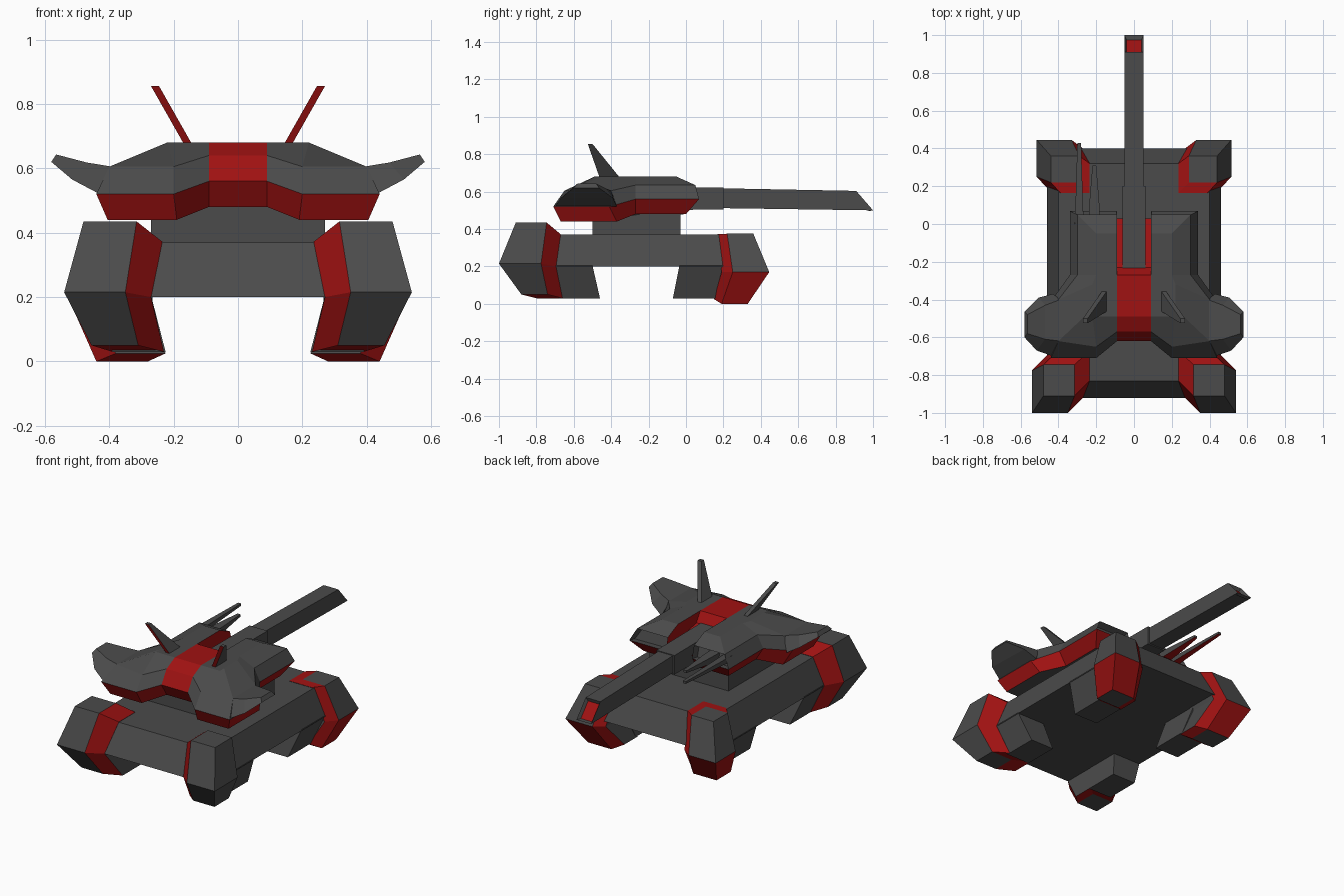
import bpy, bmesh
from mathutils import Vector

if "Cube" in bpy.data.objects:
    bpy.data.objects.remove(bpy.data.objects["Cube"])


def material(name, rgb):
    m = bpy.data.materials.new(name)
    m.diffuse_color = (*rgb, 1)
    m.use_nodes = True
    m.node_tree.nodes["Principled BSDF"].inputs["Base Color"].default_value = m.diffuse_color
    return m


GREY = material("dark_grey", (0.07, 0.07, 0.07))
RED = material("deep_red", (0.35, 0.006, 0.006))


def build(name, verts, faces, red=(), mirror=False, inset=None):
    """Flat-shaded mesh; red lists face indices, inset = (face, width, depth, red inside)."""
    me = bpy.data.meshes.new(name)
    me.from_pydata(verts, [], faces)
    me.materials.append(GREY)
    me.materials.append(RED)
    for i in red:
        me.polygons[i].material_index = 1
    bm = bmesh.new()
    bm.from_mesh(me)
    bmesh.ops.recalc_face_normals(bm, faces=bm.faces)
    if inset:
        bm.faces.ensure_lookup_table()
        f = bm.faces[inset[0]]
        bmesh.ops.inset_region(bm, faces=[f], thickness=inset[1])
        n = f.normal.copy()
        bmesh.ops.translate(bm, verts=f.verts, vec=-n * inset[2])
        f.material_index = inset[3]
    bm.to_mesh(me)
    bm.free()
    ob = bpy.data.objects.new(name, me)
    bpy.context.collection.objects.link(ob)
    if mirror:
        mod = ob.modifiers.new("mirror", 'MIRROR')
        mod.use_mirror_merge = False
    return ob


def loft(name, rings, **kw):
    """Skin closed rings; side faces come first (ring by ring), then the two caps."""
    n = len(rings[0])
    verts = [p for r in rings for p in r]
    faces = [(k * n + i, k * n + (i + 1) % n, (k + 1) * n + (i + 1) % n, (k + 1) * n + i)
             for k in range(len(rings) - 1) for i in range(n)]
    faces += [tuple(range(n)), tuple(range(len(verts) - n, len(verts)))]
    return build(name, verts, faces, **kw)


def rect(x0, x1, y0, y1, z):
    return [(x0, y0, z), (x1, y0, z), (x1, y1, z), (x0, y1, z)]


def extrude_x(name, profile, x, **kw):
    return loft(name, [[(s * x, y, z) for y, z in profile] for s in (-1, 1)], **kw)


# Hull and turret neck
loft("hull", [rect(-.46, .46, -.92, .40, .20), rect(-.40, .40, -.83, .32, .37)])
loft("turret_neck", [rect(-.27, .27, -.5, -.03, .36), rect(-.27, .27, -.5, -.03, .49)])


# Corner pods: grey outer block joined to the hull by a red collar
def pod(name, levels, sy, red_lower):
    verts, faces, red = [], [], []
    for zo, xo, yo, xi, yi, zc, xa, ya, xb, yb in levels:
        verts += [(xo, sy * yo, zo), (xi, sy * yo, zo), (xa, sy * yb, zc), (xa, sy * ya, zc),
                  (xb, sy * ya, zc), (xo, sy * yi, zo), (xi, sy * yi, zo)]
    for k in range(2):
        for i in range(6):
            j = (i + 1) % 6
            if i in (1, 4) or (k == 1 and red_lower and i in (0, 5)):
                red.append(len(faces))
            faces.append((k * 7 + i, k * 7 + j, k * 7 + 7 + j, k * 7 + 7 + i))
    for o in (0, 14):
        red += [len(faces) + 1, len(faces) + 2]
        faces += [(o, o + 1, o + 6, o + 5), (o + 1, o + 2, o + 3, o + 6), (o + 6, o + 3, o + 4, o + 5)]
    build(name, verts, faces, red=red, mirror=True)


pod("front_pod", [(.435, .48, .91, .315, .745, .372, .235, .67, .40, .83),
                  (.215, .54, 1.0, .35, .775, .20, .27, .695, .46, .92),
                  (.05, .455, .88, .31, .74, .03, .23, .66, .39, .80)], -1, False)
pod("rear_pod", [(.375, .44, .36, .29, .22, .372, .235, .165, .39, .32),
                 (.17, .515, .445, .33, .25, .17, .27, .19, .46, .40),
                 (0, .44, .33, .28, .19, .025, .225, .15, .38, .28)], 1, True)

# Inner feet running lengthwise under the hull
loft("front_foot", [rect(.27, .46, -.72, -.50, .205), rect(.23, .39, -.68, -.46, .03)], mirror=True)
loft("rear_foot", [rect(.27, .46, -.035, .22, .205), rect(.225, .39, -.07, .17, .03)], mirror=True)

# Turret half shell: four stacked outlines
turret = [
    [(.09, -.57, .48), (.19, -.67, .44), (.405, -.67, .44), (.405, -.37, .44),
     (.29, -.27, .48), (.29, 0, .48), (.09, 0, .48)],
    [(.09, -.62, .56), (.20, -.71, .52), (.44, -.71, .52), (.44, -.41, .52),
     (.34, -.27, .56), (.34, .07, .56), (.09, .07, .56)],
    [(.09, -.57, .64), (.20, -.65, .605), (.40, -.62, .605), (.40, -.40, .605),
     (.30, -.27, .635), (.30, .05, .635), (.09, .05, .635)],
    [(.09, -.49, .68), (.22, -.49, .68), (.22, -.45, .68), (.22, -.32, .68),
     (.20, -.27, .68), (.20, -.05, .68), (.09, -.05, .68)]]
loft("turret_side", turret, red=[0, 1, 2, 3, 4, 5, 6, 13, 20], mirror=True,
     inset=(12, .012, .04, 0))

# Red central spine with the gun channel behind it
extrude_x("turret_spine", [(-.57, .48), (-.62, .56), (-.57, .64), (-.49, .68), (-.27, .68),
                           (-.23, .62), (0.03, .56), (0, .48)], .091, red=range(10))

# Swept side wings
loft("turret_wing", [
    [(.43, -.70, .52), (.39, -.62, .605), (.39, -.40, .605), (.43, -.37, .52)],
    [(.515, -.67, .565), (.47, -.61, .618), (.47, -.43, .618), (.505, -.39, .565)],
    [(.58, -.60, .62), (.565, -.58, .643), (.565, -.48, .643), (.58, -.465, .62)]], mirror=True)

# Upright fins with red leading edges
fin = [(.14, -.46, .67), (.14, -.35, .67), (.245, -.50, .855), (.245, -.525, .855)]
loft("turret_fin", [fin, [(x + .025, y, z) for x, y, z in fin]], red=[3], mirror=True)

# Main gun with recessed red muzzle
extrude_x("gun_mount", [(-.25, .50), (-.25, .625), (.20, .622), (.20, .505)], .062)
extrude_x("gun_barrel", [(.18, .512), (.18, .618), (.91, .604), (1.0, .50)], .05,
          inset=(2, .016, .02, 1))

# Twin secondary guns on one side
for name, x, length, w0, w1 in (("long_side_gun", -.29, .43, .024, .010),
                                ("short_side_gun", -.21, .31, .032, .010)):
    ends = []
    for y, w, z in ((.0, w0, .595), (.12, w0 * .8, .598), (length, w1, .605)):
        ends.append([(x + a * w, y, z + b * w * .7) for a, b in ((-1, -1), (1, -1), (1, 1), (-1, 1))])
    loft(name, ends, red=[0, 4])
